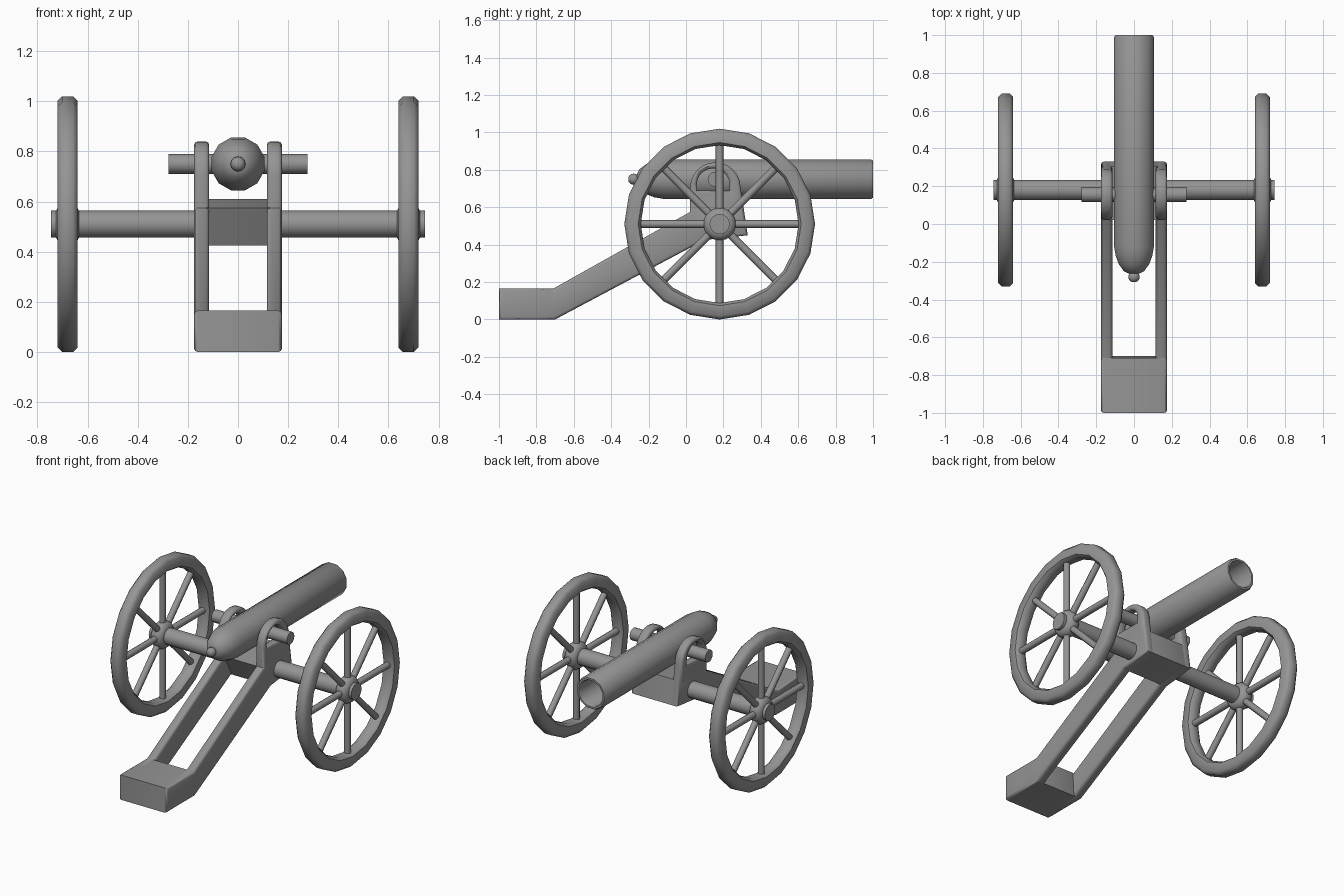
import bpy, bmesh
from math import pi, sin, cos, radians
from mathutils import Matrix, Vector

if "Cube" in bpy.data.objects:
    bpy.data.objects.remove(bpy.data.objects["Cube"])

COLOUR = (0.3, 0.3, 0.3, 1)
grey = bpy.data.materials.new("iron grey")
grey.use_nodes = True
grey.diffuse_color = COLOUR
grey.node_tree.nodes["Principled BSDF"].inputs["Base Color"].default_value = COLOUR


def finish(ob):
    """Give a part its material and smooth shading with sharp edges kept."""
    ob.data.materials.clear()
    ob.data.materials.append(grey)
    bpy.ops.object.select_all(action="DESELECT")
    ob.select_set(True)
    bpy.context.view_layer.objects.active = ob
    bpy.ops.object.shade_smooth_by_angle(angle=radians(50))
    return ob


def from_bmesh(name, bm):
    bmesh.ops.recalc_face_normals(bm, faces=bm.faces)
    mesh = bpy.data.meshes.new(name)
    bm.to_mesh(mesh)
    bm.free()
    ob = bpy.data.objects.new(name, mesh)
    bpy.context.collection.objects.link(ob)
    return finish(ob)


def lathe(name, profile, sides, centre, along, phase=0, closed=False):
    """Turn (radius, distance) points about the x or y axis."""
    bm = bmesh.new()
    rings = []
    for r, t in profile:
        ring = []
        for i in range(sides):
            a = 2 * pi * i / sides + phase
            u, v = r * sin(a), r * cos(a)
            p = (t, u, v) if along == "x" else (u, t, v)
            ring.append(bm.verts.new(Vector(p) + Vector(centre)))
        rings.append(ring)
    pairs = list(zip(rings, rings[1:]))
    if closed:
        pairs.append((rings[-1], rings[0]))
    else:
        bm.faces.new(rings[0])
        bm.faces.new(rings[-1])
    for a, b in pairs:
        for i in range(sides):
            j = (i + 1) % sides
            bm.faces.new((a[i], a[j], b[j], b[i]))
    return from_bmesh(name, bm)


def slab(name, outlines, x, width, bevel=0.014):
    """Extrude side-on (y, z) outlines across x with rounded edges."""
    curve = bpy.data.curves.new(name, "CURVE")
    curve.dimensions = "2D"
    curve.fill_mode = "BOTH"
    curve.extrude = width / 2 - bevel
    curve.bevel_depth = bevel
    curve.bevel_resolution = 1
    curve.offset = -bevel
    for points in outlines:
        spline = curve.splines.new("POLY")
        spline.points.add(len(points) - 1)
        for sp, (y, z) in zip(spline.points, points):
            sp.co = (y, z, 0, 1)
        spline.use_cyclic_u = True
    temp = bpy.data.objects.new(name, curve)
    bpy.context.collection.objects.link(temp)
    bpy.context.view_layer.update()
    bm = bmesh.new()
    bm.from_mesh(temp.to_mesh())
    bpy.data.objects.remove(temp)
    bmesh.ops.remove_doubles(bm, verts=bm.verts, dist=0.0005)
    turn = Matrix(((0, 0, 1), (1, 0, 0), (0, 1, 0))).to_4x4()
    bm.transform(Matrix.Translation((x, 0, 0)) @ turn)
    return from_bmesh(name, bm)


def arc(y, z, r, start, end, steps):
    angles = [radians(start + (end - start) * i / steps) for i in range(steps + 1)]
    return [(y + r * cos(a), z + r * sin(a)) for a in angles]


# Barrel: rounded breech, straight tube and hollow bore
gun_z = 0.75
lathe("barrel", [(0.03, -0.262), (0.055, -0.25), (0.082, -0.215), (0.1, -0.17),
                 (0.109, -0.12), (0.109, 0.99), (0.102, 1.0), (0.09, 1.0),
                 (0.085, 0.99), (0.085, 0.1)],
      12, (0, 0, gun_z), "y", phase=pi / 12)
lathe("breech_knob", [(0.016, -0.27)] + [(0.03 * sin(a), -0.28 - 0.03 * cos(a))
      for a in [pi * k / 8 for k in range(7, 0, -1)]], 12, (0, 0, gun_z), "y")
lathe("trunnion", [(0.04, -0.278), (0.04, 0.278)], 12, (0, 0.156, gun_z), "x")

# Carriage: tail block, bed block and two cheeks with arched trunnion holes
tail_top, tail_y = 0.165, -0.71
slab("tail_block", [[(-1, 0), (-0.70, 0), (tail_y, tail_top), (-1, tail_top)]], 0, 0.35)
slab("bed_block", [[(0.1, 0.425), (0.33, 0.45), (0.305, 0.61), (0.02, 0.575)]], 0, 0.35)
cheek = [(-0.95, 0), (-0.70, 0), (0.1, 0.425), (0.33, 0.45)]
cheek += arc(0.157, 0.705, 0.135, 0, 180, 12)
cheek += [(0.022, 0.575), (tail_y, tail_top), (-0.95, tail_top)]
hole = arc(0.145, 0.72, 0.088, 0, 180, 10) + [(0.057, 0.69), (0.233, 0.69)]
for side, s in (("left", 1), ("right", -1)):
    slab(side + "_cheek", [cheek, hole], s * 0.145, 0.06)

# Axle
wheel_y, wheel_z, wheel_x = 0.18, 0.51, 0.68
lathe("axle", [(0.054, -0.745), (0.054, 0.745)], 16, (0, wheel_y, wheel_z), "x")

# Wheels: rim, domed hub and eight spokes each
rim = [(0.422, -0.022), (0.436, -0.04), (0.492, -0.04), (0.51, -0.022),
       (0.51, 0.022), (0.492, 0.04), (0.436, 0.04), (0.422, 0.022)]
hub = [(0.055, -0.045), (0.075, -0.035), (0.088, -0.015),
       (0.088, 0.015), (0.075, 0.035), (0.055, 0.045)]
for side, s in (("left", 1), ("right", -1)):
    centre = Vector((s * wheel_x, wheel_y, wheel_z))
    lathe(side + "_wheel_rim", rim, 20, centre, "x", closed=True)
    lathe(side + "_wheel_hub", hub, 16, centre, "x")
    bm = bmesh.new()
    for k in range(8):
        place = (Matrix.Translation(centre) @ Matrix.Rotation(k * pi / 4, 4, "X")
                 @ Matrix.Translation((0, 0, 0.25)))
        bmesh.ops.create_cone(bm, cap_ends=True, segments=8, radius1=0.021,
                              radius2=0.021, depth=0.38, matrix=place)
    from_bmesh(side + "_wheel_spokes", bm)
